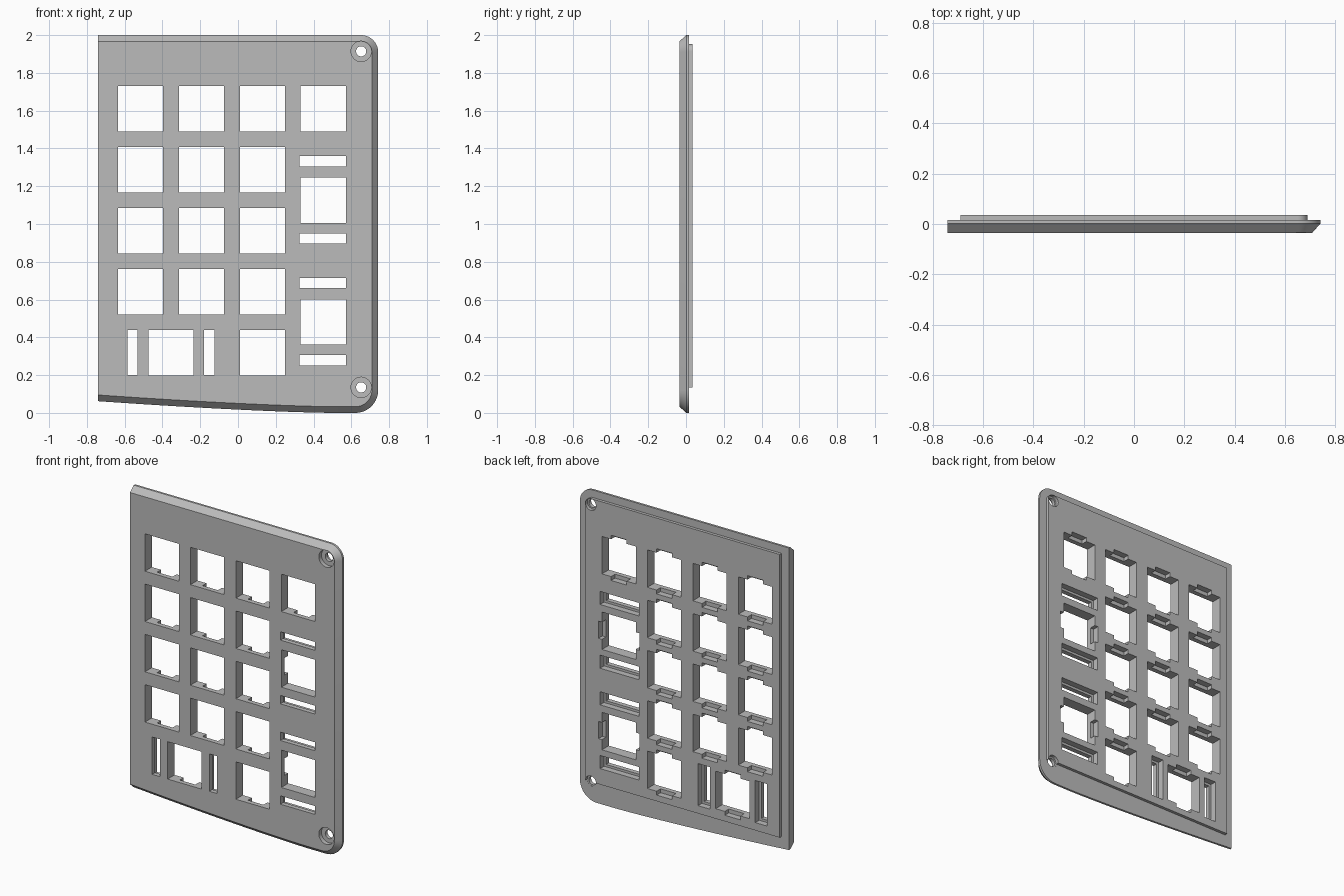
import bpy, bmesh, math
from mathutils import Matrix

cube = bpy.data.objects.get("Cube")
if cube:
    bpy.data.objects.remove(cube, do_unlink=True)

FRONT, CHAMFER, RIM, BACK = -0.035, 0.002, 0.016, 0.035
SIDE = 0.742
KEY, PITCH = 0.24, 0.3227

grey = bpy.data.materials.new("plate_grey")
grey.use_nodes = True
COLOUR = (0.5, 0.5, 0.5, 1)
grey.diffuse_color = COLOUR
bsdf = next(n for n in grey.node_tree.nodes if n.type == 'BSDF_PRINCIPLED')
bsdf.inputs["Base Color"].default_value = COLOUR


def finish(name, bm):
    bmesh.ops.recalc_face_normals(bm, faces=bm.faces)
    mesh = bpy.data.meshes.new(name)
    bm.to_mesh(mesh)
    bm.free()
    mesh.materials.append(grey)
    obj = bpy.data.objects.new(name, mesh)
    bpy.context.collection.objects.link(obj)
    return obj


def loft(name, sections):
    """Solid through matching (y, outline) sections, capped at both ends."""
    bm = bmesh.new()
    rings = [[bm.verts.new((x, y, z)) for x, z in pts] for y, pts in sections]
    for a, b in zip(rings, rings[1:]):
        for i in range(len(a)):
            j = (i + 1) % len(a)
            bm.faces.new((a[i], a[j], b[j], b[i]))
    bm.faces.new(rings[0])
    bm.faces.new(rings[-1])
    return finish(name, bm)


def arc(cx, cz, r, start, end, n=10):
    angles = [math.radians(start + (end - start) * i / n) for i in range(n + 1)]
    return [(cx + r * math.cos(a), cz + r * math.sin(a)) for a in angles]


def boxes(name, rects, y0, y1):
    """Box cutters from (centre x, centre z, width, height)."""
    bm = bmesh.new()
    for x, z, w, h in rects:
        m = Matrix.Translation((x, (y0 + y1) / 2, z)) @ Matrix.Diagonal((w, y1 - y0, h, 1))
        bmesh.ops.create_cube(bm, size=1, matrix=m)
    return finish(name, bm)


def cylinders(name, centres, radius, y0, y1):
    bm = bmesh.new()
    for x, z in centres:
        m = Matrix.Translation((x, (y0 + y1) / 2, z)) @ Matrix.Rotation(math.pi / 2, 4, 'X')
        bmesh.ops.create_cone(bm, cap_ends=True, segments=32, radius1=radius,
                              radius2=radius, depth=y1 - y0, matrix=m)
    return finish(name, bm)


def combine(target, tool, operation):
    mod = target.modifiers.new(tool.name, 'BOOLEAN')
    mod.operation, mod.object, mod.solver = operation, tool, 'EXACT'
    graph = bpy.context.evaluated_depsgraph_get()
    mesh = bpy.data.meshes.new_from_object(target.evaluated_get(graph))
    target.modifiers.clear()
    target.data = mesh
    bpy.data.objects.remove(tool, do_unlink=True)


def outline(inset):
    """Plate edge: bowed bottom, rounded right corners, square left side."""
    pts = []
    for i in range(16):
        x = -SIDE + (0.5 + SIDE) * i / 15
        pts.append((x, inset + 0.062 * ((0.5 - x) / (0.5 + SIDE)) ** 1.4))
    pts += arc(SIDE - 0.12, 0.12, 0.12 - inset, -90, 0)
    pts += arc(SIDE - 0.09, 1.91, 0.09 - inset, 0, 90)
    pts.append((-SIDE, 2 - inset))
    return pts


# Chamfered faceplate
plate = loft("keypad_faceplate", [(FRONT, outline(0.033)), (CHAMFER, outline(0)), (RIM, outline(0))])

# Raised panel on the back
screws = [(0.652, 1.914), (0.652, 0.135)]
raised = [(-0.69, 0.135), (0.69, 0.135)] + arc(0.652, 1.914, 0.038, 0, 90) + [(-0.69, 1.952)]
panel = loft("back_panel", [(0.005, raised), (BACK, raised)])
combine(plate, panel, 'UNION')

# Key positions: (x, z, clips at the sides?)
cols = [-0.516 + PITCH * i for i in range(4)]
rows = [1.61 - PITCH * i for i in range(5)]
keys = [(x, z, False) for x in cols[:3] for z in rows[:4]]
keys += [(cols[3], rows[0], False), (cols[2], rows[4], False), (-0.355, rows[4], False)]
tall = [1.125, 0.481]
keys += [(cols[3], z, True) for z in tall]

# Stabiliser slots beside the long keys
slots = [(0.448, z + s, 0.245, 0.054) for z in tall for s in (-0.202, 0.207)]
slots += [(x, 0.32, 0.054, 0.24) for x in (-0.558, -0.152)]

# Through openings
openings = [(x, z, KEY, KEY) for x, z, _ in keys] + slots
combine(plate, boxes("openings", openings, -0.1, 0.1), 'DIFFERENCE')

# Clip notches and wider slot pockets, cut from the back only
long, short = KEY + 0.05, 0.11
pockets = [(x, z, long, short) if side else (x, z, short, long) for x, z, side in keys]
combine(plate, boxes("clip_notches", pockets, -0.005, 0.1), 'DIFFERENCE')
wide = [(x, z, w + 0.03, h + 0.03) for x, z, w, h in slots]
combine(plate, boxes("slot_pockets", wide, -0.005, 0.1), 'DIFFERENCE')

# Screw holes with front counterbores and back clearance
combine(plate, cylinders("screw_holes", screws, 0.027, -0.1, 0.1), 'DIFFERENCE')
combine(plate, cylinders("counterbores", screws, 0.054, -0.1, -0.008), 'DIFFERENCE')
combine(plate, cylinders("back_clearance", screws, 0.0375, RIM - 0.001, 0.1), 'DIFFERENCE')

# Smooth the curved edges, keep the rest sharp
bpy.ops.object.select_all(action='DESELECT')
plate.select_set(True)
bpy.context.view_layer.objects.active = plate
bpy.ops.object.shade_smooth_by_angle(angle=math.radians(25))
